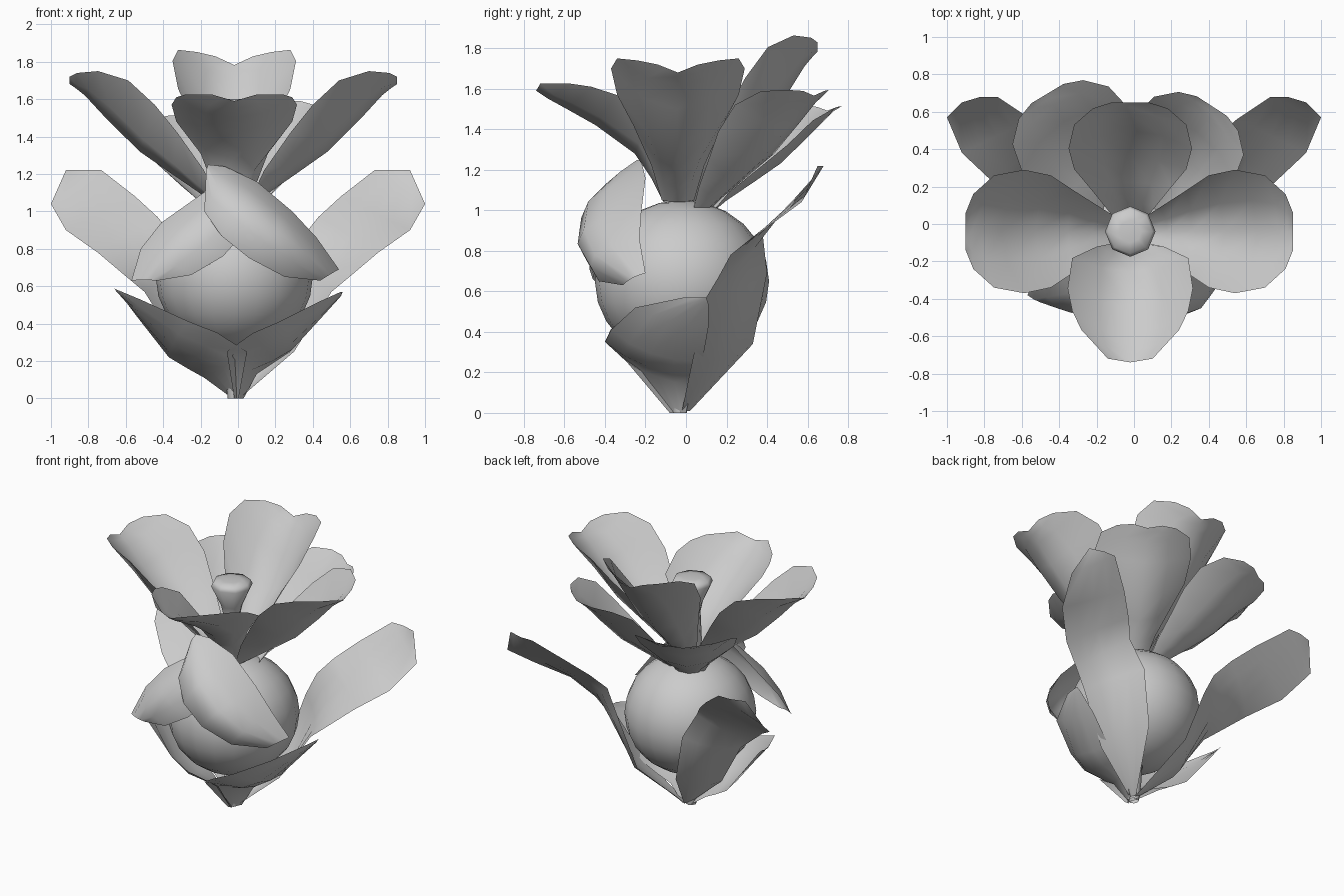
import bpy, math
from mathutils import Vector

grey = bpy.data.materials.new("plain_grey")
grey.diffuse_color = (0.6, 0.6, 0.6, 1)


def make(name, verts, faces):
    me = bpy.data.meshes.new(name)
    me.from_pydata([tuple(v) for v in verts], [], faces)
    me.materials.append(grey)
    me.validate()
    ob = bpy.data.objects.new(name, me)
    bpy.context.collection.objects.link(ob)
    for p in me.polygons:
        p.use_smooth = True
    return ob


def sheet(name, rows):
    n = len(rows[0])
    faces = [(i * n + j, i * n + j + 1, (i + 1) * n + j + 1, (i + 1) * n + j)
             for i in range(len(rows) - 1) for j in range(n - 1)]
    return make(name, [v for r in rows for v in r], faces)


def leaf(name, edge_a, edge_b, bulge, amounts, mirror=1):
    """Sheet between two edge curves, swelling along the bulge direction."""
    rows = []
    for a, b, k in zip(edge_a, edge_b, amounts):
        row = []
        for j in range(5):
            u = j / 4
            p = Vector(a).lerp(Vector(b), u) + Vector(bulge) * (k * 4 * u * (1 - u))
            row.append((p.x * mirror, p.y, p.z))
        rows.append(row)
    return sheet(name, rows)


def lathe(name, profile, sides, cx, cy):
    verts = [(cx + r * math.cos(2 * math.pi * j / sides),
              cy + r * math.sin(2 * math.pi * j / sides), z)
             for r, z in profile for j in range(sides)]
    faces = [(i * sides + j, i * sides + (j + 1) % sides,
              (i + 1) * sides + (j + 1) % sides, (i + 1) * sides + j)
             for i in range(len(profile) - 1) for j in range(sides)]
    faces.append(tuple(range(len(verts) - sides, len(verts))))
    return make(name, verts, faces)


# Round bud
bpy.ops.mesh.primitive_uv_sphere_add(segments=20, ring_count=12, location=(-0.02, -0.02, 0.65))
bud = bpy.context.object
bud.name = "bud"
bud.scale = (0.42, 0.43, 0.4)
bud.data.materials.append(grey)
bpy.ops.object.shade_smooth()

# Pistil with a flared head, and the stem nub under the bud
lathe("pistil", [(0.07, 1.0), (0.055, 1.35), (0.07, 1.42), (0.135, 1.56),
                 (0.12, 1.59), (0.06, 1.6)], 8, -0.02, -0.04)
lathe("stem_nub", [(0.035, 0.0), (0.05, 0.12), (0.06, 0.27)], 8, -0.02, -0.03)

# Trumpet petals: middle radius and height, then edge radius, half width and height
SIDE = [(0.1, 0.0, 0.08, 0.08, 0.01), (0.2, 0.07, 0.16, 0.13, 0.18),
        (0.33, 0.16, 0.3, 0.22, 0.38), (0.5, 0.28, 0.42, 0.3, 0.53),
        (0.68, 0.46, 0.56, 0.33, 0.66), (0.79, 0.58, 0.72, 0.3, 0.71),
        (0.84, 0.62, 0.83, 0.2, 0.7), (0.87, 0.64, 0.87, 0.1, 0.68)]
FRONT = [(0.07, 0.0, 0.06, 0.08, 0.01), (0.13, 0.12, 0.08, 0.18, 0.27),
         (0.21, 0.24, 0.14, 0.31, 0.44), (0.4, 0.38, 0.3, 0.335, 0.53),
         (0.54, 0.46, 0.42, 0.31, 0.57), (0.63, 0.51, 0.52, 0.26, 0.585),
         (0.69, 0.55, 0.67, 0.12, 0.585)]


def petal(name, angle, reach, rise, width=1.0, base=1.04, profile=SIDE, curl=1.0, off=0.0):
    d = Vector((math.cos(math.radians(angle)), math.sin(math.radians(angle)), 0))
    s = Vector((-d.y, d.x, 0))
    k = (reach - off) / profile[-1][0]
    rows = []
    for i, (rm, zm, re, w, ze) in enumerate(profile):
        row = []
        power = 1 if i == len(profile) - 1 else 2
        for u in (-1, -0.5, 0, 0.5, 1):
            t = abs(u) ** power
            row.append(Vector((-0.02, -0.04, base + rise * (zm + curl * (ze - zm) * t)))
                       + d * (off + k * (rm + (re - rm) * t)) + s * (w * width * u))
        rows.append(row)
    return sheet(name, rows)


petal("petal_right", 0, 0.87, 1.0)
petal("petal_left", 180, 0.88, 1.0)
petal("petal_front", -90, 0.7, 1.0, profile=FRONT)
petal("petal_back", 90, 0.69, 1.16)
petal("petal_back_right", 57, 0.8, 0.9, 0.95, 0.99, curl=0.65, off=0.07)
petal("petal_back_left", 121, 0.86, 0.8, 1.0, 0.98, curl=0.6, off=0.07)

# Long leaves sweeping out behind
outer = [(0.02, -0.02, 0.01), (0.3, 0.03, 0.25), (0.5, 0.1, 0.57), (0.62, 0.16, 0.67),
         (0.75, 0.22, 0.78), (0.92, 0.38, 0.9), (1.0, 0.57, 1.04), (0.92, 0.65, 1.22)]
inner = [(0.0, 0.02, 0.01), (0.15, 0.33, 0.34), (0.25, 0.4, 0.69), (0.35, 0.38, 0.87),
         (0.43, 0.46, 0.97), (0.55, 0.56, 1.08), (0.73, 0.68, 1.22), (0.82, 0.68, 1.22)]
for side, m in (("right", 1), ("left", -1)):
    leaf("long_leaf_" + side, outer, inner, (0.6, 0.6, -0.3),
         (0, 0.05, 0.05, 0.03, 0.02, 0, 0, 0), m)

# Low cupped leaves in front
upper = [(-0.02, -0.08, 0.0), (-0.06, -0.29, 0.25), (0.08, -0.4, 0.35), (0.22, -0.37, 0.41),
         (0.44, -0.25, 0.52), (0.55, -0.01, 0.57), (0.56, 0.07, 0.57)]
lower_right = [(0.03, 0.0, 0.0), (0.1, 0.03, 0.13), (0.19, 0.06, 0.19), (0.28, 0.08, 0.25),
               (0.43, 0.11, 0.42), (0.54, 0.11, 0.54), (0.56, 0.1, 0.57)]
lower_left = [(0.03, 0.0, 0.0), (0.18, 0.03, 0.11), (0.27, 0.06, 0.16), (0.37, 0.08, 0.22),
              (0.55, 0.1, 0.45), (0.64, 0.1, 0.57), (0.66, 0.09, 0.59)]
leaf("low_leaf_right", upper, lower_right, (0.6, -0.5, -0.6),
     (0, 0.02, 0.06, 0.06, 0.03, 0.01, 0))
leaf("low_leaf_left", [(x * 1.14 + 0.02, y, z + 0.02 * x) for x, y, z in upper],
     lower_left, (0.6, -0.5, -0.6), (0, 0.02, 0.05, 0.05, 0.02, 0.01, 0), -1)

# Overlapping hoods on the upper front of the bud
leaf("hood_right",
     [(-0.16, -0.24, 1.25), (-0.07, -0.22, 1.24), (0.1, -0.2, 1.16), (0.29, -0.22, 1.0),
      (0.42, -0.23, 0.86), (0.54, -0.2, 0.69)],
     [(-0.17, -0.28, 1.22), (-0.18, -0.41, 1.0), (-0.09, -0.48, 0.87), (0.06, -0.49, 0.75),
      (0.25, -0.43, 0.65), (0.44, -0.31, 0.63)],
     (0.03, -0.15, 0.03), (0, 0.5, 0.95, 1, 0.8, 0.1))
leaf("hood_left",
     [(-0.02, -0.25, 1.17), (-0.17, -0.23, 1.11), (-0.41, -0.23, 0.94), (-0.52, -0.29, 0.8),
      (-0.57, -0.38, 0.63)],
     [(0.1, -0.35, 0.98), (0.02, -0.4, 0.87), (-0.08, -0.44, 0.76), (-0.25, -0.46, 0.66),
      (-0.43, -0.43, 0.63)],
     (-0.03, -0.13, 0.03), (0.2, 0.6, 0.9, 0.6, 0.1))
